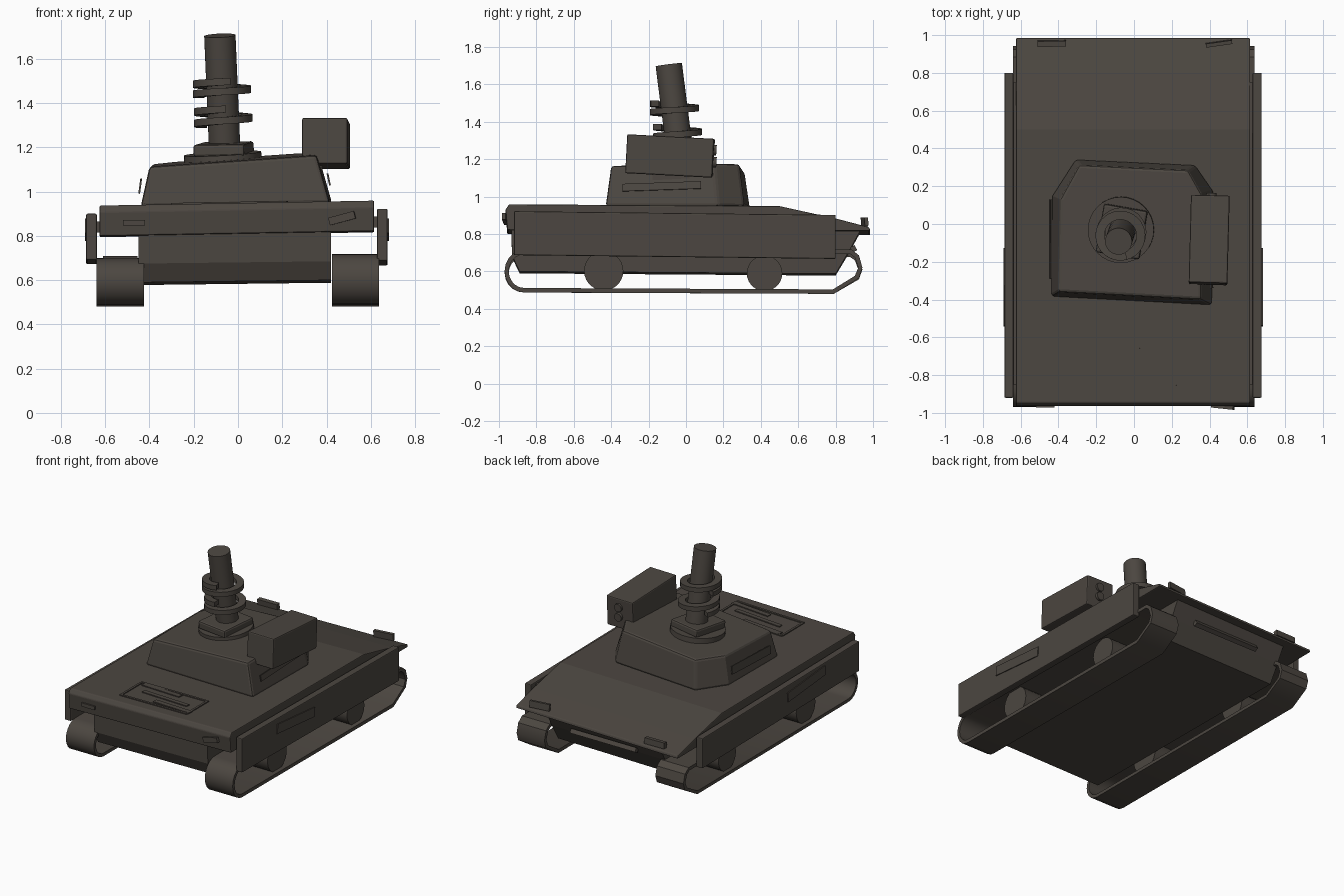
import bpy, bmesh, math
from mathutils import Vector, Matrix

if "Cube" in bpy.data.objects:
    bpy.data.objects.remove(bpy.data.objects["Cube"])

paint = bpy.data.materials.new("dark olive brown")
paint.diffuse_color = (0.072, 0.062, 0.052, 1)
paint.use_nodes = True
paint.node_tree.nodes["Principled BSDF"].inputs["Base Color"].default_value = paint.diffuse_color


def finish(name, bm, bevel=0.0, slope=0.0, smooth=False):
    """Turn a bmesh into an object, leaning it sideways by slope."""
    for v in bm.verts:
        v.co.z += slope * v.co.x
    bmesh.ops.recalc_face_normals(bm, faces=bm.faces)
    me = bpy.data.meshes.new(name)
    bm.to_mesh(me)
    bm.free()
    me.materials.append(paint)
    ob = bpy.data.objects.new(name, me)
    bpy.context.collection.objects.link(ob)
    if bevel:
        m = ob.modifiers.new("bevel", 'BEVEL')
        m.width, m.segments, m.limit_method = bevel, 2, 'ANGLE'
    if smooth:
        bpy.context.view_layer.objects.active = ob
        ob.select_set(True)
        bpy.ops.object.shade_smooth_by_angle(angle=math.radians(35))
        ob.select_set(False)
    return ob


def loft(name, loops, closed=False, **kw):
    """Skin a row of point loops; cap the ends unless closed."""
    bm = bmesh.new()
    rings = [[bm.verts.new(p) for p in lp] for lp in loops]
    n = len(rings[0])
    for i in range(len(rings) if closed else len(rings) - 1):
        a, b = rings[i], rings[(i + 1) % len(rings)]
        for j in range(n):
            k = (j + 1) % n
            bm.faces.new((a[j], a[k], b[k], b[j]))
    if not closed:
        bm.faces.new(rings[0])
        bm.faces.new(rings[-1])
    return finish(name, bm, **kw)


def prism(name, yz, x0, x1, **kw):
    return loft(name, [[(x, y, z) for y, z in yz] for x in (x0, x1)], **kw)


def box(name, loc, size, rot=(0, 0, 0), **kw):
    bm = bmesh.new()
    r = Matrix.Identity(4)
    for ang, ax in zip(rot, 'XYZ'):
        r = Matrix.Rotation(math.radians(ang), 4, ax) @ r
    bmesh.ops.create_cube(bm, matrix=Matrix.Translation(loc) @ r @ Matrix.Diagonal((*size, 1)))
    return finish(name, bm, **kw)


def rod(name, a, b, r0, r1=None, sides=32):
    a, b = Vector(a), Vector(b)
    d = b - a
    m = Matrix.Translation((a + b) / 2) @ d.to_track_quat('Z', 'Y').to_matrix().to_4x4()
    bm = bmesh.new()
    bmesh.ops.create_cone(bm, cap_ends=True, segments=sides, radius1=r0,
                          radius2=r0 if r1 is None else r1, depth=d.length, matrix=m)
    return finish(name, bm, smooth=True)


# hull: wide deck slab over a narrower lower tub
prism("upper_hull", [(-0.955, 0.81), (-0.965, 0.92), (-0.945, 0.948), (0.5, 0.938),
                     (0.8, 0.872), (0.98, 0.825), (0.985, 0.805), (0.8, 0.805)],
      -0.625, 0.615, slope=0.018, bevel=0.006)
prism("lower_hull", [(-0.935, 0.85), (-0.93, 0.68), (-0.89, 0.595), (0.8, 0.583),
                     (0.87, 0.70), (0.93, 0.81), (0.8, 0.85)],
      -0.45, 0.42, slope=0.012)
box("rear_tow_bar", (0, 0.895, 0.72), (0.5, 0.03, 0.03), (30, 0, 0))

# side skirts with a thin panel on each
for side, cx, z0, z1 in (("left", -0.662, 0.68, 0.90), ("right", 0.652, 0.675, 0.922)):
    s = -1 if cx < 0 else 1
    prism(side + "_skirt", [(-0.92, z0 + 0.012), (-0.92, z1), (0.8, z1 - 0.02), (0.8, z0 - 0.008)],
          cx - 0.024, cx + 0.024, bevel=0.006)
    box(side + "_skirt_rail", (cx - s * 0.03, -0.05, z1 - 0.06), (0.05, 1.6, 0.05))
    box(side + "_skirt_panel", (cx + s * 0.026, -0.335, 0.828), (0.008, 0.41, 0.065), (-5, 0, 0))


def track_outline(t):
    """Side outline of a track belt, inset by t."""
    pts = []
    r = 0.105 - t
    for i in range(11):
        a = math.radians(90 + 18 * i)
        pts.append((-0.865 + r * math.cos(a), 0.592 + r * math.sin(a)))
    pts += [(0.79 - t * 0.2, 0.480 + t), (0.925 - t, 0.558 + t * 0.5), (0.943 - t, 0.61),
            (0.925 - t, 0.67 - t * 0.5), (0.885 - t * 0.4, 0.70 - t)]
    return pts


# track belts and road wheels
for side, x0, x1, dz in (("left", -0.64, -0.425, 0.0), ("right", 0.425, 0.638, 0.012)):
    outer, inner = track_outline(0), track_outline(0.022)
    lift = lambda z: z + dz * (z - 0.48) / 0.22 * 1.5
    loft(side + "_track", [[(x0, a[0], lift(a[1])), (x1, a[0], lift(a[1])),
                            (x1, b[0], lift(b[1])), (x0, b[0], lift(b[1]))]
                           for a, b in zip(outer, inner)], closed=True, smooth=True)
    for where, y, z, r in (("front", -0.44, 0.603, 0.105), ("rear", 0.42, 0.59, 0.095)):
        rod(f"{side}_{where}_wheel", (x0 + 0.03, y, z), (x1 - 0.03, y, z), r, sides=28)

# turret with chamfered rear corners
base = [(-0.44, -0.385), (0.415, -0.43), (0.425, 0.17), (0.325, 0.312), (-0.31, 0.342), (-0.435, 0.15)]
top = [(-0.40, -0.36), (0.355, -0.40), (0.36, 0.15), (0.285, 0.285), (-0.29, 0.312), (-0.39, 0.13)]
loft("turret", [[(x, y, 0.94) for x, y in base],
                [(x, y, 1.148 + 0.02 * y + 0.05 * x) for x, y in top]],
     slope=0.02, bevel=0.015)
box("turret_left_plate", (-0.442, -0.08, 1.025), (0.008, 0.42, 0.055), (2, 8, 0))
box("turret_right_plate", (0.41, -0.13, 1.055), (0.008, 0.42, 0.04), (2, -12, 0))

# launcher box on the right with two rear sockets
box("launcher_box", (0.398, -0.085, 1.217), (0.205, 0.465, 0.208), (-3, 0, -1.5), bevel=0.008)
box("launcher_mount", (0.35, -0.08, 1.12), (0.06, 0.2, 0.06))
for i, z in enumerate((1.25, 1.185)):
    rod(f"launcher_socket_{i}", (0.41, 0.13, z), (0.41, 0.163, z - 0.002), 0.028, sides=16)

# leaning mast on a round and a square base
foot, head = Vector((-0.058, -0.02, 1.14)), Vector((-0.082, -0.092, 1.705))
rod("mast_base_ring", (-0.068, -0.03, 1.135), (-0.07, -0.032, 1.172), 0.175)
box("mast_base_plate", (-0.065, -0.04, 1.192), (0.235, 0.26, 0.055), (3, -1, -10), bevel=0.012)
rod("mast", foot, head, 0.071)


def collar(name, z, rise, turns, start):
    """Flat band winding round the mast."""
    c = foot.lerp(head, (z - foot.z) / (head.z - foot.z))
    n = int(32 * turns)
    loops = []
    for i in range(n + 1):
        a = start + 2 * math.pi * turns * i / n
        h = rise * (i / n - 0.5)
        loops.append([c + Vector((r * math.cos(a), r * math.sin(a), h + dz))
                      for r, dz in ((0.085, -0.016), (0.132, -0.016), (0.132, 0.016), (0.085, 0.016))])
    loft(name, loops, smooth=True)


collar("upper_collar", 1.468, 0.06, 1.35, 2.8)
collar("lower_collar", 1.338, 0.07, 1.35, 2.6)


def deck(x, y):
    return 0.943 + 0.018 * x - 0.007 * y / 0.95


# engine grille on the front deck: frame and slats
for name, x, y, w, d, ang in (
        ("grille_front_bar", -0.04, -0.865, 0.52, 0.015, -1), ("grille_back_bar", -0.04, -0.635, 0.52, 0.015, -1),
        ("grille_left_bar", -0.295, -0.75, 0.015, 0.23, 0), ("grille_right_bar", 0.215, -0.75, 0.015, 0.23, 0),
        ("grille_slat_1", 0.08, -0.83, 0.29, 0.035, -4), ("grille_slat_2", -0.03, -0.75, 0.36, 0.03, -4),
        ("grille_slat_3", -0.12, -0.66, 0.3, 0.035, -4)):
    box(name, (x, y, deck(x, y)), (w, d, 0.009), (0, -1, ang))

# lamps at the front and rear corners
box("front_right_lamp", (0.47, -0.968, 0.88), (0.12, 0.02, 0.035), (0, -15, -6))
box("front_left_lamp", (-0.47, -0.966, 0.86), (0.1, 0.012, 0.025))
box("rear_left_lamp", (-0.435, 0.955, 0.845), (0.15, 0.03, 0.04), (5, 0, 1))
box("rear_right_lamp", (0.45, 0.955, 0.866), (0.14, 0.02, 0.045), (5, 0, 8))
